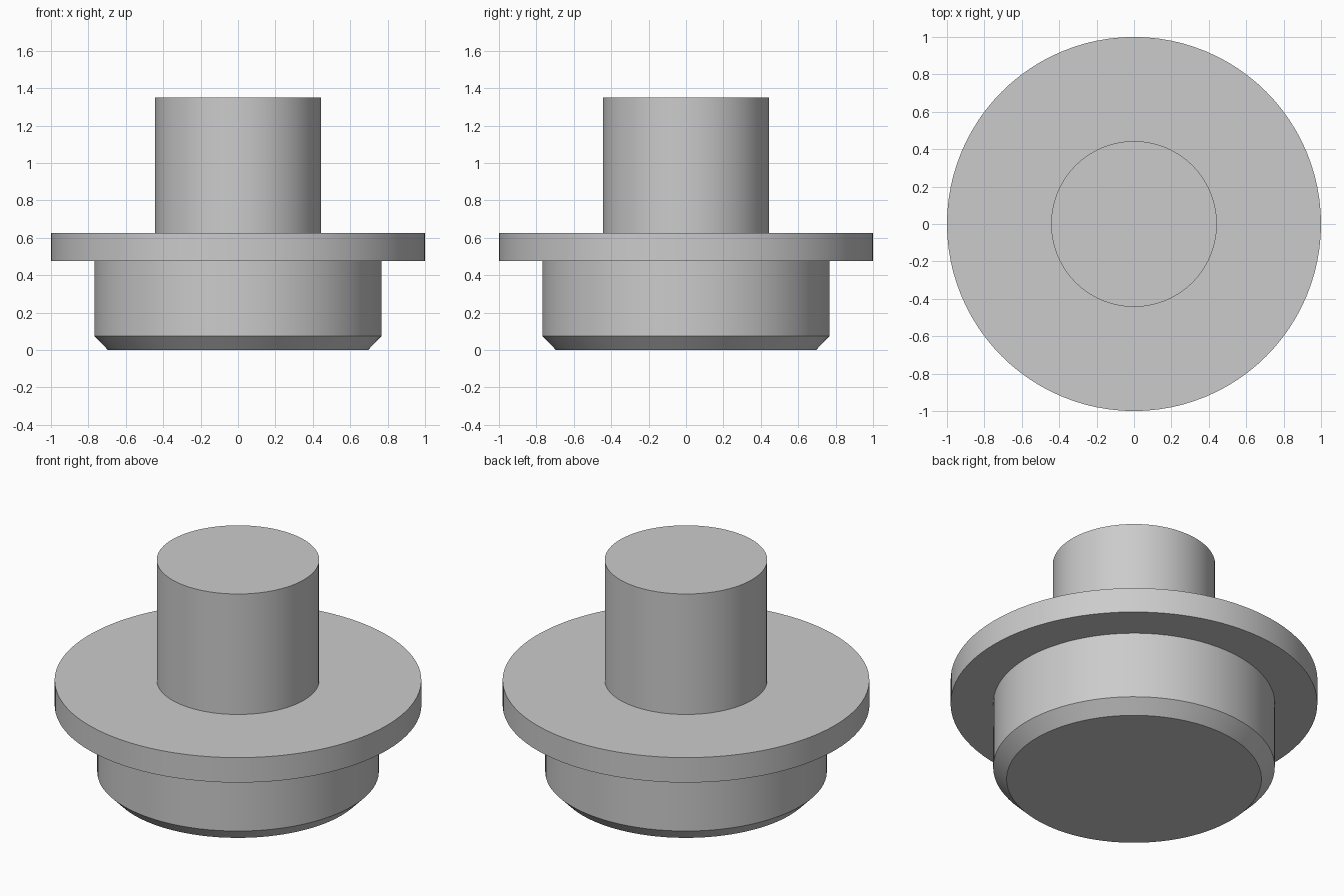
import bpy
import bmesh
from math import radians, tau
from mathutils import Matrix

if "Cube" in bpy.data.objects:
    bpy.data.objects.remove(bpy.data.objects["Cube"], do_unlink=True)

SIDES = 96

# Plain grey material
grey = bpy.data.materials.new("light_grey")
grey.use_nodes = True
grey.diffuse_color = (0.6, 0.6, 0.6, 1)
grey.node_tree.nodes["Principled BSDF"].inputs["Base Color"].default_value = grey.diffuse_color


def lathe(name, profile, material):
    """Revolve (radius, z) points around z and cap both ends."""
    bm = bmesh.new()
    rings = []
    for radius, z in profile:
        ring = bmesh.ops.create_circle(bm, segments=SIDES, radius=radius,
                                       matrix=Matrix.Translation((0, 0, z)))
        rings.append(ring["verts"])
    for low, high in zip(rings, rings[1:]):
        for i in range(SIDES):
            j = (i + 1) % SIDES
            bm.faces.new((low[i], low[j], high[j], high[i]))
    bm.faces.new(rings[0])
    bm.faces.new(rings[-1])
    bmesh.ops.recalc_face_normals(bm, faces=bm.faces)
    mesh = bpy.data.meshes.new(name)
    bm.to_mesh(mesh)
    bm.free()
    mesh.materials.append(material)
    obj = bpy.data.objects.new(name, mesh)
    bpy.context.collection.objects.link(obj)
    bpy.ops.object.select_all(action="DESELECT")
    obj.select_set(True)
    bpy.context.view_layer.objects.active = obj
    bpy.ops.object.shade_smooth_by_angle(angle=radians(30))
    return obj


# One turned solid: chamfered base, wide flange, narrow stem
base = [(0.695, 0), (0.768, 0.075), (0.768, 0.475)]
flange = [(1.0, 0.475), (1.0, 0.625)]
stem = [(0.443, 0.625), (0.443, 1.35)]
lathe("flanged_plug", base + flange + stem, grey)
